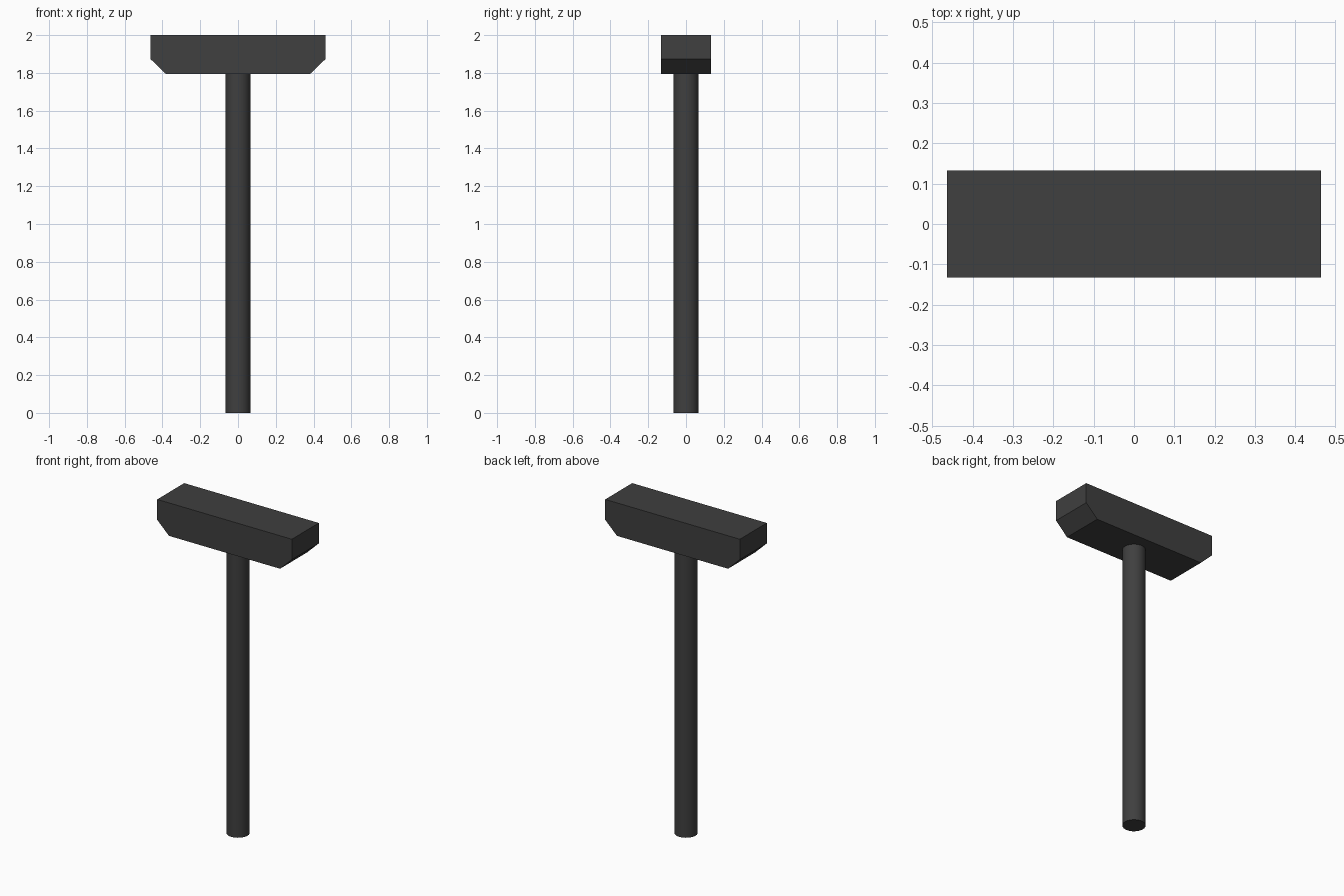
import bpy, bmesh
from math import radians

if "Cube" in bpy.data.objects:
    bpy.data.objects.remove(bpy.data.objects["Cube"])

HEAD_BOTTOM = 1.795

dark = bpy.data.materials.new("dark_grey")
dark.diffuse_color = (0.05, 0.05, 0.05, 1)
dark.use_nodes = True
dark.node_tree.nodes["Principled BSDF"].inputs["Base Color"].default_value = dark.diffuse_color


def extruded_profile(name, profile, depth):
    """Extrude an x-z outline along y, centred on y = 0."""
    bm = bmesh.new()
    face = bm.faces.new([bm.verts.new((x, -depth / 2, z)) for x, z in profile])
    new = bmesh.ops.extrude_face_region(bm, geom=[face])["geom"]
    bmesh.ops.translate(bm, vec=(0, depth, 0),
                        verts=[v for v in new if isinstance(v, bmesh.types.BMVert)])
    bmesh.ops.recalc_face_normals(bm, faces=bm.faces)
    mesh = bpy.data.meshes.new(name)
    bm.to_mesh(mesh)
    bm.free()
    obj = bpy.data.objects.new(name, mesh)
    bpy.context.collection.objects.link(obj)
    obj.data.materials.append(dark)
    return obj


# Head: block with both lower ends chamfered
right_half = [(0.382, HEAD_BOTTOM), (0.463, 1.873), (0.463, 2.0)]
left_half = [(-x, z) for x, z in reversed(right_half)]
extruded_profile("head", right_half + left_half, 0.265)

# Handle: smooth round shaft meeting the underside of the head
bpy.ops.mesh.primitive_cylinder_add(vertices=32, radius=0.066, depth=HEAD_BOTTOM,
                                    location=(0, 0, HEAD_BOTTOM / 2))
handle = bpy.context.object
handle.name = "handle"
handle.data.materials.append(dark)
bpy.ops.object.shade_smooth_by_angle(angle=radians(30))
